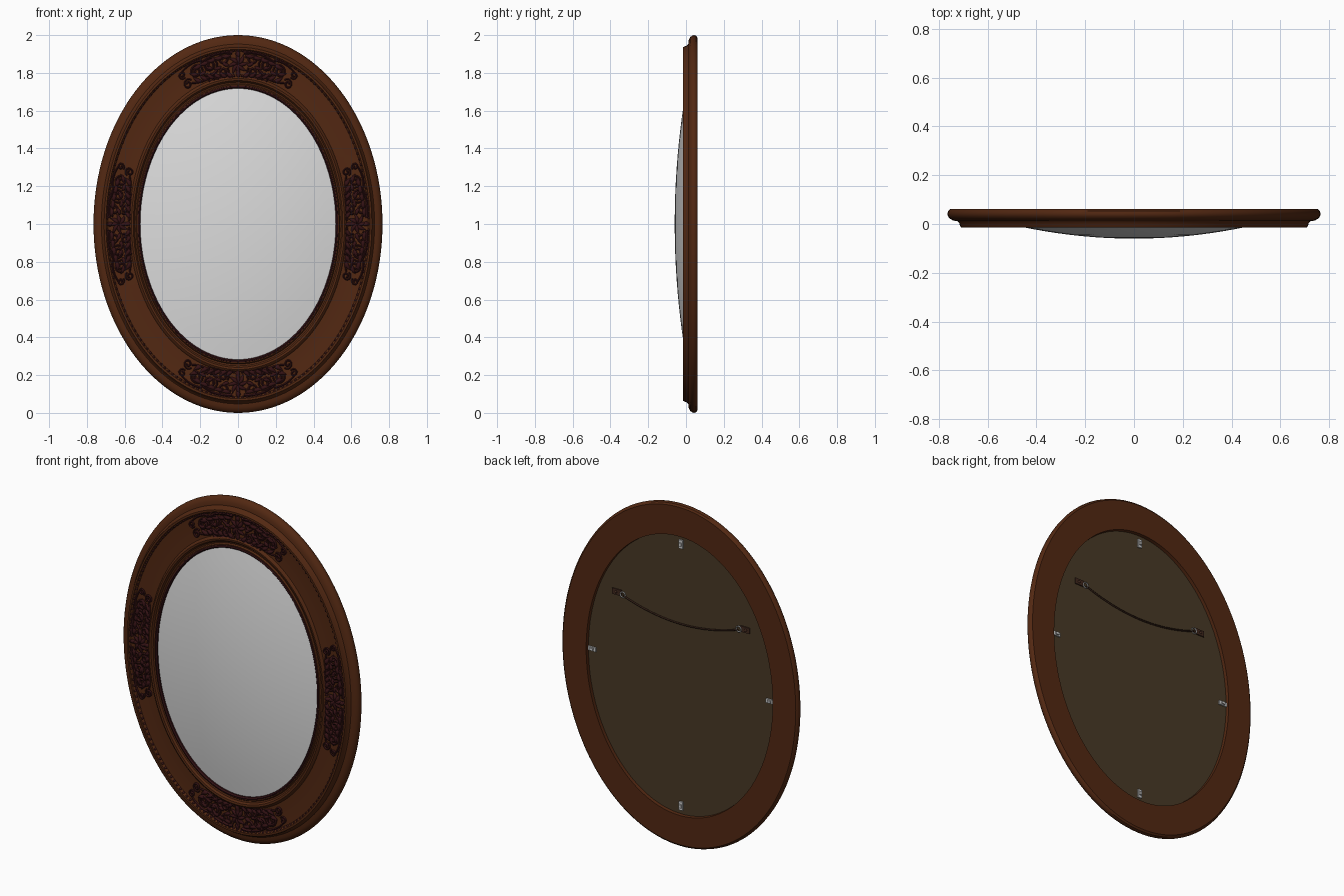
import bpy, bmesh, math
from mathutils import Vector

if "Cube" in bpy.data.objects:
    bpy.data.objects.remove(bpy.data.objects["Cube"])

TAU = math.tau
SEG = 128


def material(name, rgb, rough=0.6):
    m = bpy.data.materials.new(name)
    m.use_nodes = True
    m.diffuse_color = (*rgb, 1)
    bsdf = m.node_tree.nodes["Principled BSDF"]
    bsdf.inputs["Base Color"].default_value = (*rgb, 1)
    bsdf.inputs["Roughness"].default_value = rough
    return m


WOOD = material("walnut wood", (0.085, 0.021, 0.006))
CARVED = material("dark mahogany", (0.034, 0.006, 0.007))
GLASS = material("mirror silver", (0.72, 0.72, 0.72))
BOARD = material("backing board", (0.065, 0.041, 0.019))
METAL = material("clip steel", (0.6, 0.6, 0.6))
BRONZE = material("dark bronze", (0.05, 0.02, 0.012))


def oval(angle, t, y):
    """Point on the frame: t = 0 at the mirror edge, 1 at the outer rim."""
    return Vector(((0.52 + 0.245 * t) * math.sin(angle), y,
                   1 + (0.72 + 0.28 * t) * math.cos(angle)))


def finish(name, bm, mat, smooth=35):
    bmesh.ops.recalc_face_normals(bm, faces=bm.faces)
    mesh = bpy.data.meshes.new(name)
    bm.to_mesh(mesh)
    bm.free()
    mesh.materials.append(mat)
    ob = bpy.data.objects.new(name, mesh)
    bpy.context.collection.objects.link(ob)
    bpy.ops.object.select_all(action="DESELECT")
    ob.select_set(True)
    bpy.context.view_layer.objects.active = ob
    bpy.ops.object.shade_smooth_by_angle(angle=math.radians(smooth))
    return ob


def sweep(name, profile, mat):
    """Closed profile of (t, y) carried around the oval."""
    bm = bmesh.new()
    rings = [[bm.verts.new(oval(TAU * i / SEG, t, y)) for t, y in profile] for i in range(SEG)]
    n = len(profile)
    for i in range(SEG):
        a, b = rings[i], rings[(i + 1) % SEG]
        for j in range(n):
            k = (j + 1) % n
            bm.faces.new((a[j], a[k], b[k], b[j]))
    return finish(name, bm, mat)


def dome(name, rx, rz, y_edge, y_mid, mat, rings=10):
    """Oval disc, bulged between its edge and its middle."""
    bm = bmesh.new()
    hub = bm.verts.new((0, y_mid, 1))
    prev = None
    for k in range(1, rings + 1):
        r = k / rings
        y = y_mid + (y_edge - y_mid) * r * r
        ring = [bm.verts.new((rx * r * math.sin(TAU * i / SEG), y,
                              1 + rz * r * math.cos(TAU * i / SEG))) for i in range(SEG)]
        for i in range(SEG):
            j = (i + 1) % SEG
            if prev:
                bm.faces.new((prev[i], prev[j], ring[j], ring[i]))
            else:
                bm.faces.new((hub, ring[j], ring[i]))
        prev = ring
    return finish(name, bm, mat)


def tubes(name, strokes, depth, mat, sides=1):
    """Round strokes through (point, thickness) lists, joined in one mesh."""
    cu = bpy.data.curves.new(name, "CURVE")
    cu.dimensions = "3D"
    cu.bevel_depth = depth
    cu.bevel_resolution = sides
    cu.use_fill_caps = True
    for stroke in strokes:
        sp = cu.splines.new("POLY")
        sp.points.add(len(stroke) - 1)
        for p, (co, r) in zip(sp.points, stroke):
            p.co = (*co, 1)
            p.radius = r
    cu.materials.append(mat)
    ob = bpy.data.objects.new(name, cu)
    bpy.context.collection.objects.link(ob)
    bpy.ops.object.select_all(action="DESELECT")
    ob.select_set(True)
    bpy.context.view_layer.objects.active = ob
    bpy.ops.object.convert(target="MESH")
    bpy.ops.object.shade_smooth_by_angle(angle=math.radians(60))


# Moulded oval frame with a rebated back
sweep("frame", [(0, 0.035), (0, 0), (0.03, -0.008), (0.06, -0.008), (0.08, 0.0), (0.11, -0.002),
                (0.14, -0.013), (0.18, -0.015), (0.21, -0.010), (0.23, -0.002), (0.45, 0.001),
                (0.69, -0.003), (0.71, -0.008), (0.73, -0.015), (0.77, -0.015), (0.79, -0.006),
                (0.80, 0.004), (0.83, 0.012), (0.90, 0.014), (0.96, 0.022), (0.99, 0.032),
                (1, 0.042), (0.985, 0.054), (0.95, 0.061), (0.34, 0.061), (0.33, 0.035)], WOOD)
sweep("inner_lip", [(-0.01, 0.01), (-0.01, -0.008), (0.015, -0.014), (0.04, -0.011), (0.05, 0.0)], CARVED)

# Bulged mirror and backing board
dome("mirror_glass", 0.522, 0.722, 0.002, -0.06, GLASS)
dome("backing_board", 0.602, 0.814, 0.042, 0.042, BOARD, 2)

# Beaded ring outside the flat panel
bm = bmesh.new()
BEADS = 180
for i in range(BEADS):
    made = bmesh.ops.create_icosphere(bm, subdivisions=1, radius=0.008)["verts"]
    bmesh.ops.translate(bm, verts=made, vec=oval(TAU * i / BEADS, 0.71, -0.006))
finish("bead_ring", bm, CARVED, 60)


# Carved ornament, drawn as (along, across) strokes and wrapped on the oval
def spiral(u, w, r, start, turns, size=1.0):
    n = int(14 * abs(turns)) + 2
    out = []
    for i in range(n):
        f = i / (n - 1)
        a = start + TAU * turns * f
        rr = r * (1 - 0.8 * f)
        out.append(((u + rr * math.cos(a), w + rr * math.sin(a)), size * (0.75 + 0.35 * f)))
    return out


def leaf(u, w, angle, length, size=1.5):
    out = []
    for i in range(7):
        f = i / 6
        a = angle + 0.5 * (f - 0.5)
        out.append(((u + length * f * math.cos(a), w + length * f * math.sin(a)),
                    0.15 + size * math.sin(math.pi * f ** 0.7)))
    return out


def wave(points, size):
    (u0, w0), (u1, w1), (u2, w2) = points
    out = []
    for i in range(9):
        f = i / 8
        b0, b1, b2 = (1 - f) ** 2, 2 * f * (1 - f), f * f
        out.append(((b0 * u0 + b1 * u1 + b2 * u2, b0 * w0 + b1 * w1 + b2 * w2), size * (1.1 - 0.5 * f)))
    return out


half = [
    spiral(0.075, 0.150, 0.034, math.pi, -1.6), spiral(0.085, 0.085, 0.030, 2.5, 1.5),
    spiral(0.155, 0.135, 0.040, 3.6, -1.7), spiral(0.165, 0.070, 0.024, 1.6, 1.4),
    spiral(0.235, 0.130, 0.036, 3.4, -1.6), spiral(0.300, 0.095, 0.026, 2.8, -1.4, 0.8),
    spiral(0.310, 0.150, 0.020, 4.2, 1.3, 0.8),
    wave([(0.02, 0.06), (0.12, 0.03), (0.20, 0.10)], 1.2),
    wave([(0.03, 0.175), (0.12, 0.19), (0.20, 0.16)], 1.2),
    wave([(0.12, 0.10), (0.20, 0.05), (0.28, 0.09)], 1.1),
    wave([(0.19, 0.17), (0.25, 0.19), (0.33, 0.155)], 0.9),
]
half += [leaf(0.03 + 0.038 * k, 0.055 + 0.004 * k, 0.5, 0.055) for k in range(6)]
half += [leaf(0.04 + 0.040 * k, 0.165 - 0.003 * k, -0.2, 0.055) for k in range(5)]
half += [leaf(0.05 + 0.045 * k, 0.115, 0.3 * (-1) ** k, 0.05, 1.3) for k in range(5)]
rosette = [leaf(0, 0.118, TAU * k / 8, 0.058, 1.5) for k in range(8)]
rosette += [spiral(0, 0.118, 0.018, 0, 1.5, 1.3), leaf(0, 0.045, 1.57, 0.06), leaf(0, 0.15, 1.57, 0.045)]

for name, middle, radius in (("top", 0, 0.67), ("left", 0.25, 0.88),
                             ("bottom", 0.5, 0.67), ("right", 0.75, 0.88)):
    strokes = []
    for side, part in ((1, half), (-1, half), (1, rosette)):
        for s in part:
            strokes.append([(oval(TAU * middle + side * u / radius, w / 0.262, -0.003), r)
                            for (u, w), r in s])
    tubes(name + "_carving", strokes, 0.0075, CARVED)


# Back fittings
def block(bm, centre, size):
    made = bmesh.ops.create_cube(bm, size=1)["verts"]
    bmesh.ops.scale(bm, verts=made, vec=size)
    bmesh.ops.translate(bm, verts=made, vec=centre)


def ring(centre, r):
    return [(centre + Vector((r * math.cos(TAU * i / 12), 0, r * math.sin(TAU * i / 12))), 1)
            for i in range(13)]


for name, x, z in (("top", 0, 0.765), ("bottom", 0, -0.765), ("left", 0.575, 0), ("right", -0.575, 0)):
    bm = bmesh.new()
    tall = x == 0
    block(bm, (x, 0.046, 1 + z), (0.024, 0.008, 0.05) if tall else (0.05, 0.008, 0.024))
    block(bm, (x, 0.053, 1 + z), (0.014, 0.010, 0.02) if tall else (0.02, 0.010, 0.014))
    finish(name + "_clip", bm, METAL)

for name, s in (("left", 1), ("right", -1)):
    bm = bmesh.new()
    block(bm, (s * 0.415, 0.045, 1.375), (0.06, 0.007, 0.034))
    bmesh.ops.create_uvsphere(bm, u_segments=10, v_segments=6, radius=0.008)
    bmesh.ops.translate(bm, verts=bm.verts[-52:], vec=(s * 0.42, 0.048, 1.375))
    finish(name + "_hanger", bm, BRONZE)
    tubes(name + "_hanger_ring", [ring(Vector((s * 0.375, 0.049, 1.37)), 0.016)], 0.0035, METAL)

# Sagging hanging wire
wire = [(Vector((0.37 * f / 10, 0.049, 1.30 + 0.065 * (f / 10) ** 2)), 1) for f in range(-10, 11)]
tubes("hanging_wire", [wire], 0.0045, BRONZE)
